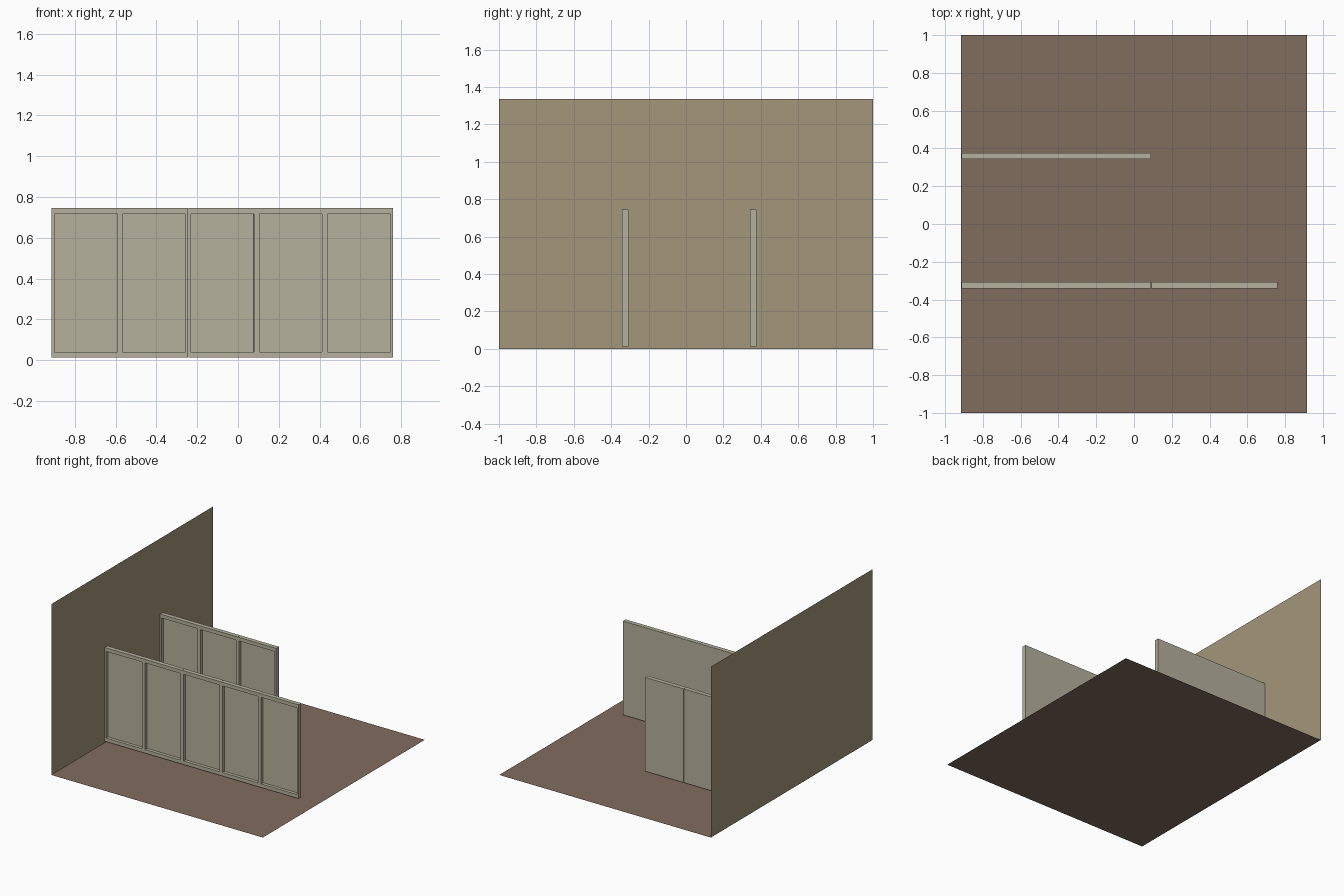
import bpy, bmesh
from mathutils import Vector

if "Cube" in bpy.data.objects:
    bpy.data.objects.remove(bpy.data.objects["Cube"])


def material(name, rgb):
    m = bpy.data.materials.new(name)
    m.diffuse_color = (*rgb, 1)
    m.use_nodes = True
    m.node_tree.nodes["Principled BSDF"].inputs["Base Color"].default_value = m.diffuse_color
    return m


FLOOR = material("brown_floor", (0.22, 0.15, 0.11))
WALL = material("tan_wall", (0.37, 0.31, 0.20))
PANEL = material("pale_panel", (0.47, 0.44, 0.34))


def add_object(name, bm, mat):
    mesh = bpy.data.meshes.new(name)
    bm.to_mesh(mesh)
    bm.free()
    mesh.materials.append(mat)
    obj = bpy.data.objects.new(name, mesh)
    bpy.context.collection.objects.link(obj)
    return obj


def sheet(name, corners, mat):
    bm = bmesh.new()
    bm.faces.new([bm.verts.new(c) for c in corners])
    add_object(name, bm, mat)


# Floor and side wall are single sheets
X, Y, H = 0.915, 1.0, 1.335
sheet("floor", [(-X, -Y, 0), (X, -Y, 0), (X, Y, 0), (-X, Y, 0)], FLOOR)
sheet("side_wall", [(-X, -Y, 0), (-X, Y, 0), (-X, Y, H), (-X, -Y, H)], WALL)

# Partition panel: slab with a recessed front, flat at the back
PITCH, Z0, Z1, THICK = 0.3352, 0.012, 0.745, 0.034
SIDE, RAIL, DEPTH = 0.013, 0.028, 0.024


def panel(name, x0, y0, gap):
    bm = bmesh.new()
    bmesh.ops.create_cube(bm, size=1)
    width = PITCH - gap
    centre = Vector((x0 + width / 2, y0 + THICK / 2, (Z0 + Z1) / 2))
    for v in bm.verts:
        v.co = centre + v.co * Vector((width, THICK, Z1 - Z0))
    bm.normal_update()
    front = next(f for f in bm.faces if f.normal.y < -0.9)
    cx, cz = centre.x, centre.z

    # Frame border: narrow stiles and wider rails
    bmesh.ops.inset_individual(bm, faces=[front], thickness=0.01)
    for v in front.verts:
        v.co.x = cx + (width / 2 - SIDE) * (1 if v.co.x > cx else -1)
        v.co.z = cz + ((Z1 - Z0) / 2 - RAIL) * (1 if v.co.z > cz else -1)

    # Recess walls and sunken face
    bmesh.ops.inset_individual(bm, faces=[front], thickness=0.0005)
    for v in front.verts:
        v.co.y = y0 + DEPTH
    add_object(name, bm, PANEL)


for row, y0, count in (("front", -0.341, 5), ("back", 0.343, 3)):
    for i in range(count):
        panel(f"{row}_partition_panel_{i + 1}", -0.914 + i * PITCH, y0,
              0.0 if i == 0 else 0.001)
